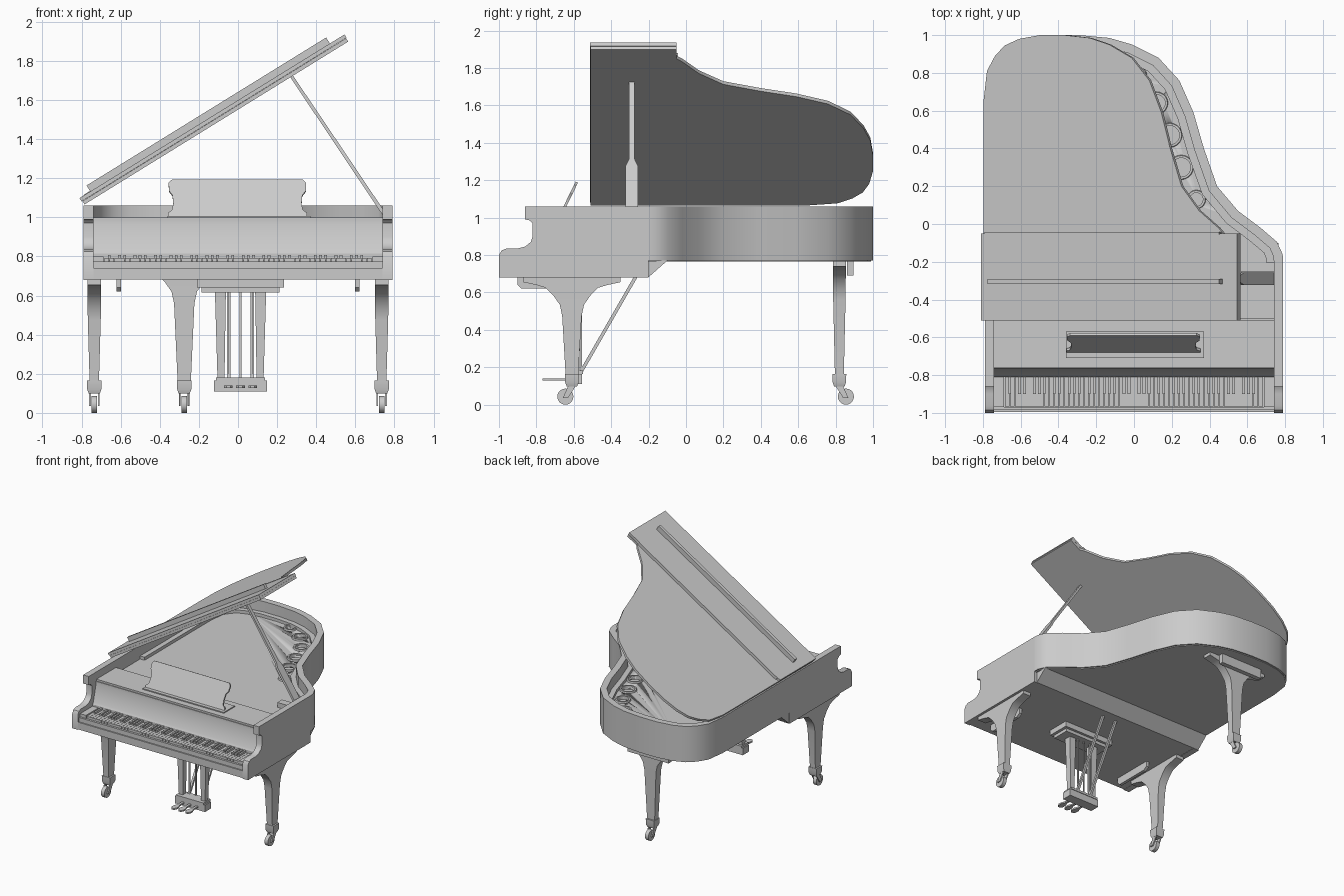
import bpy, bmesh, math
from mathutils import Vector, Matrix

if "Cube" in bpy.data.objects:
    bpy.data.objects.remove(bpy.data.objects["Cube"])

# ---------- helpers ----------
def finish(name, bm, mat=None):
    bmesh.ops.recalc_face_normals(bm, faces=bm.faces[:])
    for f in bm.faces:
        f.smooth = True
    for e in bm.edges:
        e.smooth = len(e.link_faces) == 2 and e.calc_face_angle(0) < math.radians(32)
    if mat:
        bm.transform(mat)
    me = bpy.data.meshes.new(name)
    bm.to_mesh(me)
    bm.free()
    ob = bpy.data.objects.new(name, me)
    bpy.context.collection.objects.link(ob)
    return ob

def loft(bm, rings):
    """Skin equal-length rings of 3D points and cap both ends."""
    vs = [[bm.verts.new(p) for p in r] for r in rings]
    n = len(vs[0])
    for a, b in zip(vs, vs[1:]):
        for i in range(n):
            bm.faces.new((a[i], a[(i + 1) % n], b[(i + 1) % n], b[i]))
    bm.faces.new(vs[0])
    bm.faces.new(vs[-1])

def prism(name, pts, axis, a, b, mat=None):
    place = {'x': lambda p, t: (t, p[0], p[1]), 'y': lambda p, t: (p[0], t, p[1]),
             'z': lambda p, t: (p[0], p[1], t)}[axis]
    bm = bmesh.new()
    loft(bm, [[place(p, t) for p in pts] for t in (a, b)])
    return finish(name, bm, mat)

def add_box(bm, x0, x1, y0, y1, z0, z1):
    loft(bm, [[(x0, y0, z), (x1, y0, z), (x1, y1, z), (x0, y1, z)] for z in (z0, z1)])

def boxes(name, items, mat=None):
    bm = bmesh.new()
    for b in items:
        add_box(bm, *b)
    return finish(name, bm, mat)

def bar(name, stations, u):
    """Rectangular bar; stations = (point, half width along u, half thickness)."""
    d = (Vector(stations[-1][0]) - Vector(stations[0][0])).normalized()
    u = Vector(u)
    v = d.cross(u)
    bm = bmesh.new()
    loft(bm, [[Vector(p) + u * w * i + v * t * j for i, j in ((-1, -1), (1, -1), (1, 1), (-1, 1))]
              for p, w, t in stations])
    return finish(name, bm)

def inset(path, t):
    """Offset an open clockwise path inward by t."""
    out = []
    for i, p in enumerate(path):
        a, b = Vector(path[max(i - 1, 0)]), Vector(path[min(i + 1, len(path) - 1)])
        d = (b - a).normalized()
        out.append((p[0] + d.y * t, p[1] - d.x * t))
    return out

# ---------- case ----------
outline = [(-.79, -.2), (-.79, .3), (-.79, .66), (-.77, .81), (-.72, .89), (-.66, .945), (-.57, .98),
           (-.44, 1), (-.29, 1), (-.13, .985), (-.01, .95), (.13, .88), (.24, .76), (.315, .59),
           (.37, .40), (.44, .20), (.55, .07), (.67, -.02), (.757, -.095), (.787, -.16), (.79, -.2)]
inner = inset(outline, .05)
prism("curved_rim", outline + inner[::-1], 'z', .77, 1.06)
prism("case_bottom", inset(outline, .012), 'z', .765, .785)

arm = [(-.2, .68), (-1, .68), (-1, .80), (-.985, .825), (-.96, .835), (-.90, .835), (-.86, .845),
       (-.83, .87), (-.82, .90), (-.82, .97), (-.835, .985), (-.86, .99), (-.86, 1.06), (-.2, 1.06)]
for s, n in ((-1, "left"), (1, "right")):
    prism(n + "_arm", arm, 'x', s * .74, s * .79)
    boxes(n + "_key_block", [(s * .715 - .027, s * .715 + .027, -.97, -.8, .70, .80)])
prism("key_bed", [(-.995, .682), (-.2, .682), (-.1, .77), (-.2, .77), (-.2, .74), (-.995, .74)], 'x', -.785, .765)
boxes("key_slip", [(-.742, .742, -.985, -.968, .72, .775)])
prism("fallboard", [(-.81, .72), (-.81, .815), (-.80, .83), (-.765, .965), (-.765, .985), (-.5, .985), (-.5, .72)],
      'x', -.741, .741)
boxes("front_shelf", [(-.741, .741, -.76, -.51, .98, 1.0), (-.36, .37, -.71, -.57, .99, 1.008)])

# ---------- keyboard ----------
kw = 1.37 / 52
boxes("white_keys", [(-.685 + i * kw + .001, -.685 + (i + 1) * kw - .001, -.965, -.80, .76, .792) for i in range(52)])
boxes("black_keys", [(-.685 + (i + 1) * kw - .007, -.685 + (i + 1) * kw + .007, -.90, -.80, .78, .808)
                     for i in range(51) if i % 7 in (0, 2, 3, 5, 6)])

# ---------- music desk ----------
half = [(.355, 0), (.355, .02), (.335, .035), (.328, .07), (.332, .12), (.35, .145), (.352, .19), (.335, .208)]
desk = half + [(-x, z) for x, z in half[::-1]]
prism("music_desk", desk, 'y', -.007, .007,
      Matrix.Translation((-.003, -.675, 1.003)) @ Matrix.Rotation(math.radians(-26), 4, 'X'))

# ---------- iron plate with round openings ----------
plate_path = [(-.742, -.51)] + inset(outline, .048) + [(.742, -.51)]
plate = prism("iron_plate", plate_path, 'z', .93, .95)
prism("sound_board", plate_path, 'z', .87, .89)
flange = inset(outline, .045)
prism("plate_flange", flange + inset(outline, .09)[::-1], 'z', .94, .975)
holes = [(.33, .13, .035), (.25, .30, .05), (.19, .47, .05), (.12, .64, .045), (.01, .78, .045), (-.14, .87, .035)]
bm = bmesh.new()
rings = bmesh.new()
for x, y, r in holes:
    bmesh.ops.create_cone(bm, cap_ends=True, segments=20, radius1=r, radius2=r, depth=.1,
                          matrix=Matrix.Translation((x, y, .94)))
    prof = [(r, .94), (r, .962), (r + .012, .962), (r + .018, .94)]
    vs = [[rings.verts.new((x + q * math.cos(k * math.pi / 10), y + q * math.sin(k * math.pi / 10), z))
           for q, z in prof] for k in range(20)]
    for k in range(20):
        for j in range(4):
            a, b = vs[k], vs[(k + 1) % 20]
            rings.faces.new((a[j], b[j], b[(j + 1) % 4], a[(j + 1) % 4]))
finish("plate_rings", rings)
cutter = finish("hole_cutter", bm)
cutter.hide_render = True
cutter.hide_set(True)
mod = plate.modifiers.new("holes", 'BOOLEAN')
mod.operation = 'DIFFERENCE'
mod.object = cutter

# ---------- raised lid with folded front flap ----------
tilt = Matrix.Translation((-.785, 0, 1.066)) @ Matrix.Rotation(math.radians(-31.7), 4, 'Y')
lid = [(0, -.51)] + [(x + .79, y) for x, y in outline[1:-3]] + [(1.49, -.05), (1.585, -.05), (1.585, -.51)]
prism("lid", lid, 'z', 0, .02, tilt)
boxes("lid_flap", [(-.005, 1.588, -.512, -.05, .021, .041)], tilt)
boxes("lid_rail", [(.06, 1.5, -.318, -.292, .041, .077)], tilt)
boxes("lid_hinge", [(.02, 1.48, -.055, -.043, .02, .044)], tilt)

# ---------- lid prop ----------
foot, tip = Vector((.745, -.29, 1.02)), Vector((.275, -.29, 1.72))
at = lambda t: foot.lerp(tip, t)
bar("lid_prop", [(at(0), .033, .009), (at(.36), .033, .009), (at(.41), .016, .009), (at(1), .014, .008)], (0, 1, 0))
boxes("prop_block", [(.57, .742, -.31, -.25, .95, .99)])

# ---------- legs ----------
sections = [(0, .035, .26), (.03, .035, .26), (.045, .035, .19), (.06, .035, .14), (.10, .034, .10),
            (.15, .034, .065), (.21, .033, .052)]

def leg(name, x, y, top, along_x, back):
    """Flared tapering leg with block foot and swivel caster."""
    bm = bmesh.new()
    ring = []
    for d, a, b in sections + [(top - .165, .024, .034)]:
        hx, hy = (b, a) if along_x else (a, b)
        ring.append([(x + i * hx, y + j * hy, top - d) for i, j in ((-1, -1), (1, -1), (1, 1), (-1, 1))])
    loft(bm, ring)
    loft(bm, [[(x + i * w, y + j * w, z) for i, j in ((-1, -1), (1, -1), (1, 1), (-1, 1))]
              for z, w in ((.165, .037), (.12, .036), (.098, .028))])
    finish(name, bm)
    bm = bmesh.new()
    cy = y + back * .035
    bmesh.ops.create_cone(bm, cap_ends=True, segments=20, radius1=.043, radius2=.043, depth=.03,
                          matrix=Matrix.Translation((x, cy, .043)) @ Matrix.Rotation(math.pi / 2, 4, 'Y'))
    for s in (-1, 1):
        loft(bm, [[(x + s * t, y - .02, .10), (x + s * t, y + .02, .10),
                   (x + s * t, cy + .014, .035), (x + s * t, cy - .014, .035)] for t in (.018, .027)])
    finish(name + "_caster", bm)

leg("left_front_leg", -.735, -.61, .685, False, -1)
leg("right_front_leg", .735, -.61, .685, False, -1)
leg("rear_leg", -.275, .82, .77, True, 1)
rail = [(-.9, .685), (-.9, .64), (-.88, .62), (-.60, .62), (-.57, .64), (-.57, .685)]
for s, n in ((-1, "left"), (1, "right")):
    prism(n + "_bed_rail", rail, 'x', s * .61 - .012, s * .61 + .012)
boxes("rear_leg_rail", [(-.47, -.10, .86, .895, .69, .77)])

# ---------- pedal lyre ----------
cx = .013
boxes("lyre_top", [(cx - .223, cx + .223, -.68, -.50, .64, .685), (cx - .20, cx + .20, -.66, -.52, .615, .64)])
for s, n in ((-1, "left"), (1, "right")):
    x = cx + s * .103
    bar(n + "_lyre_post", [((x, -.59, .62), .028, .028), ((x - s * .003, -.59, .18), .018, .02)], (1, 0, 0))
    bar(n + "_lyre_brace", [((cx + s * .06, -.57, .16), .009, .009), ((cx + s * .06, -.265, .69), .009, .009)],
        (1, 0, 0))
boxes("pedal_box", [(cx - .135, cx + .135, -.635, -.555, .11, .165), (cx - .125, cx + .125, -.64, -.55, .165, .182)])
pedal = [(-.01, -.60), (-.01, -.69), (-.022, -.72), (-.022, -.75), (-.01, -.768),
         (.01, -.768), (.022, -.75), (.022, -.72), (.01, -.69), (.01, -.60)]
for i, n in ((-1, "left"), (0, "middle"), (1, "right")):
    prism(n + "_pedal", [(cx + i * .062 + x, y) for x, y in pedal], 'z', .128, .14)
    bar(n + "_pedal_rod", [((cx + i * .056, -.56, .17), .005, .005), ((cx + i * .056, -.56, .63), .005, .005)],
        (1, 0, 0))
